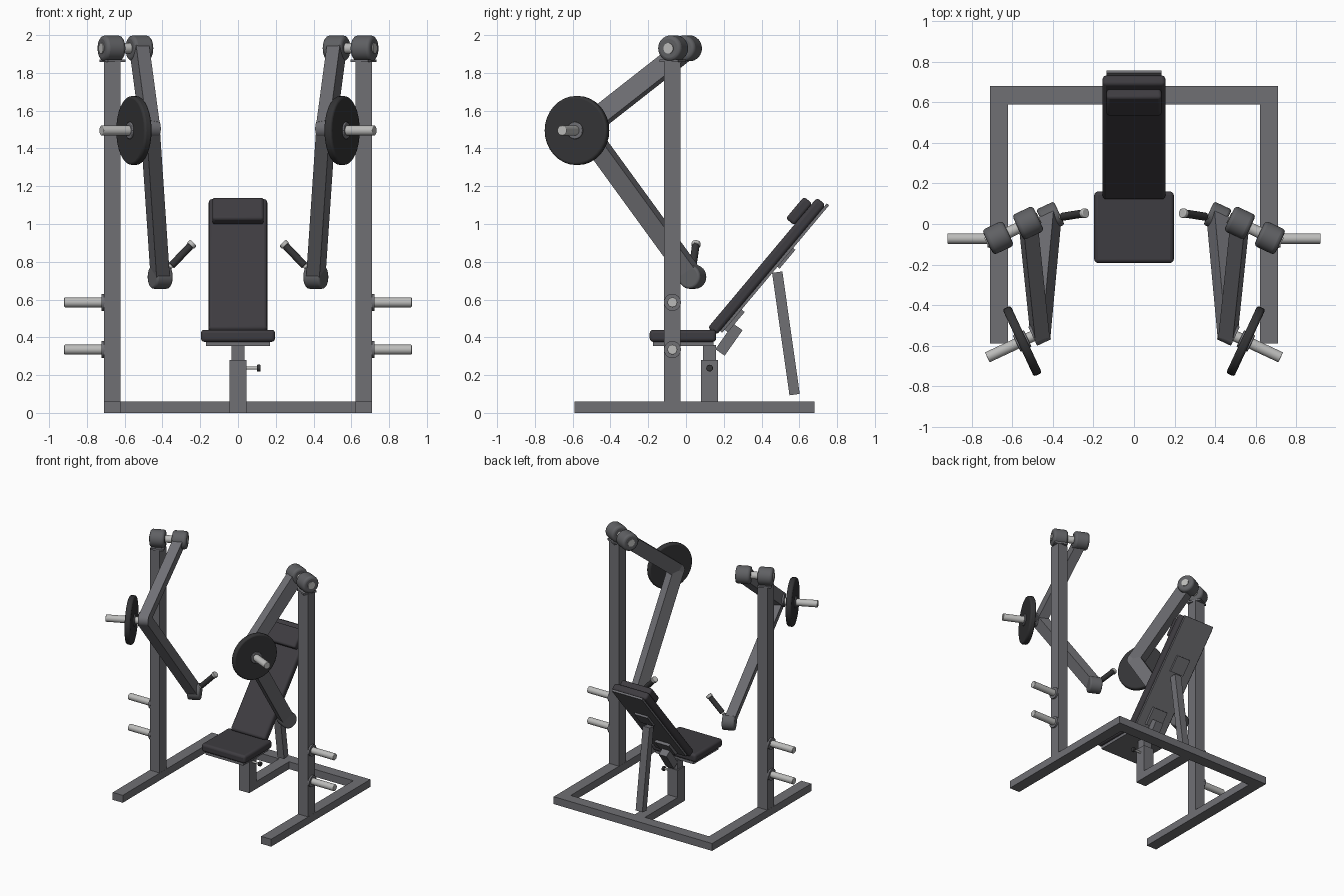
import bpy
import math
from mathutils import Vector, Matrix

cube = bpy.data.objects.get("Cube")
if cube:
    bpy.data.objects.remove(cube)


def make_material(name, color, rough=0.5):
    m = bpy.data.materials.new(name)
    m.use_nodes = True
    m.diffuse_color = (*color, 1)
    bsdf = m.node_tree.nodes["Principled BSDF"]
    bsdf.inputs["Base Color"].default_value = (*color, 1)
    bsdf.inputs["Roughness"].default_value = rough
    return m


STEEL = make_material("steel_grey", (0.16, 0.16, 0.175))
PAD = make_material("pad_charcoal", (0.048, 0.045, 0.052))
RUBBER = make_material("plate_black", (0.035, 0.035, 0.037))
HOUSING = make_material("housing_grey", (0.115, 0.117, 0.125))
CHROME = make_material("chrome_grey", (0.5, 0.5, 0.49))


def finish(ob, name, mat, bevel=0, segments=3, smooth=False):
    ob.name = name
    ob.data.materials.append(mat)
    if bevel:
        mod = ob.modifiers.new("Soft edges", "BEVEL")
        mod.width = bevel
        mod.segments = segments
        mod.limit_method = "ANGLE"
    if bevel or smooth:
        bpy.ops.object.shade_smooth_by_angle(angle=math.radians(40))
    return ob


def box(name, center, size, mat=STEEL, tilt=0, turn=0, bevel=0):
    """Box tilted about x, then turned about z."""
    bpy.ops.mesh.primitive_cube_add(size=1)
    ob = bpy.context.object
    ob.data.transform(Matrix.Diagonal((*size, 1)))
    ob.location = center
    ob.rotation_euler = (tilt, 0, turn)
    return finish(ob, name, mat, bevel)


def beam(name, p, q, width, depth, side, mat=STEEL):
    """Box running from p to q, its width facing the side direction."""
    p, q = Vector(p), Vector(q)
    along = (q - p).normalized()
    side = Vector(side)
    x = (side - along * side.dot(along)).normalized()
    y = along.cross(x)
    ob = box(name, (p + q) / 2, (width, depth, (q - p).length), mat)
    ob.rotation_euler = Matrix((x, y, along)).transposed().to_euler()
    return ob


def rod(name, p, q, radius, mat, bevel=0, sides=32):
    """Cylinder from p to q."""
    p, q = Vector(p), Vector(q)
    bpy.ops.mesh.primitive_cylinder_add(vertices=sides, radius=radius, depth=(q - p).length)
    ob = bpy.context.object
    ob.location = (p + q) / 2
    ob.rotation_euler = (q - p).to_track_quat("Z", "Y").to_euler()
    return finish(ob, name, mat, bevel, 3, True)


# Base frame
box("rear_rail", (0, 0.635, 0.03), (1.42, 0.09, 0.06))
box("center_rail", (0, 0.38, 0.03), (0.09, 0.42, 0.06))
box("seat_post", (0, 0.125, 0.14), (0.09, 0.09, 0.28))
box("seat_post_slider", (0, 0.125, 0.31), (0.07, 0.07, 0.1))
rod("pin_stem", (0.04, 0.125, 0.237), (0.11, 0.125, 0.237), 0.008, CHROME, sides=12)
rod("pin_knob", (0.1, 0.125, 0.237), (0.12, 0.125, 0.237), 0.018, RUBBER, 0.003, 16)

# Seat
box("seat_plate", (0, -0.015, 0.365), (0.34, 0.32, 0.024))
box("seat_pad", (0, -0.016, 0.408), (0.392, 0.352, 0.064), PAD, bevel=0.018)

# Inclined backrest, placed by distance along it and offset from its face
LEAN = math.radians(50)
UP = Vector((0, math.cos(LEAN), math.sin(LEAN)))
OUT = Vector((0, -math.sin(LEAN), math.cos(LEAN)))
START = Vector((0, 0.115, 0.45))


def back_box(name, along, offset, size, mat=STEEL, bevel=0):
    return box(name, START + UP * along + OUT * offset, size, mat, LEAN, 0, bevel)


back_box("back_pad", 0.45, -0.03, (0.31, 0.9, 0.06), PAD, 0.018)
back_box("head_pad", 0.785, 0.027, (0.272, 0.15, 0.058), PAD, 0.015)
back_box("back_plate", 0.47, -0.067, (0.27, 0.88, 0.016))
back_box("lower_mount", 0.12, -0.085, (0.13, 0.14, 0.022))
back_box("upper_mount", 0.55, -0.082, (0.12, 0.13, 0.016))
beam("lower_bracket", (0, 0.18, 0.32), (0, 0.275, 0.455), 0.07, 0.06, (1, 0, 0))
beam("rear_strut", (0, 0.483, 0.745), (0, 0.575, 0.097), 0.06, 0.055, (1, 0, 0))

# Side frames, lever arms and weights, mirrored across x
TURN = math.radians(25)
for s, label in ((1, "left"), (-1, "right")):
    axis = Vector((s * math.cos(TURN), -math.sin(TURN), 0))

    def drum(part, center, half, radius, mat, bevel=0):
        c = Vector(center)
        return rod(label + part, c - axis * half, c + axis * half, radius, mat, bevel)

    box(label + "_side_rail", (s * 0.665, 0, 0.03), (0.09, 1.18, 0.06))
    bpy.context.object.location.y = 0
    box(label + "_upright", (s * 0.665, -0.072, 0.95), (0.088, 0.088, 1.82))
    box(label + "_top_plate", (s * 0.665, -0.07, 1.865), (0.1, 0.11, 0.014), turn=-s * TURN)

    # Storage pegs
    for z, level in ((0.335, "lower"), (0.585, "upper")):
        rod(f"{label}_{level}_peg_collar", (s * 0.705, -0.072, z), (s * 0.722, -0.072, z), 0.045, STEEL)
        rod(f"{label}_{level}_peg", (s * 0.71, -0.072, z), (s * 0.92, -0.072, z), 0.026, CHROME, 0.004)

    # Top pivot
    outer = Vector((s * 0.67, -0.068, 1.93))
    inner = Vector((s * 0.522, 0.005, 1.93))
    drum("_outer_pivot", outer, 0.056, 0.068, HOUSING, 0.018)
    drum("_inner_pivot", inner, 0.056, 0.068, HOUSING, 0.018)
    rod(label + "_pivot_shaft", inner - axis * 0.06, outer + axis * 0.062, 0.028, CHROME)

    # Bent lever arm
    elbow = Vector((s * 0.465, -0.537, 1.505))
    end = Vector((s * 0.412, 0.034, 0.72))
    beam(label + "_upper_arm", inner, elbow, 0.074, 0.105, axis)
    beam(label + "_lower_arm", elbow, end, 0.074, 0.1, axis)
    drum("_elbow", elbow, 0.038, 0.052, STEEL)
    drum("_arm_end", end, 0.048, 0.063, HOUSING, 0.012)

    # Loaded weight
    disc = elbow + axis * 0.095 - Vector((0, 0, 0.01))
    hub = disc - axis * 0.095
    drum("_weight_plate", disc, 0.022, 0.183, RUBBER, 0.012)
    drum("_weight_hub", disc, 0.03, 0.045, STEEL, 0.004)
    rod(label + "_weight_peg", hub, hub + axis * 0.285, 0.027, CHROME, 0.004)

    # Hand grip
    low = Vector((s * 0.39, 0.03, 0.74))
    high = Vector((s * 0.237, 0.054, 0.9))
    rod(label + "_grip_stem", low, high, 0.012, CHROME, sides=16)
    rod(label + "_grip", low.lerp(high, 0.25), low.lerp(high, 0.9), 0.02, RUBBER, 0.003, 20)
    rod(label + "_grip_cap", low.lerp(high, 0.9), high, 0.024, CHROME, 0.004, 20)
